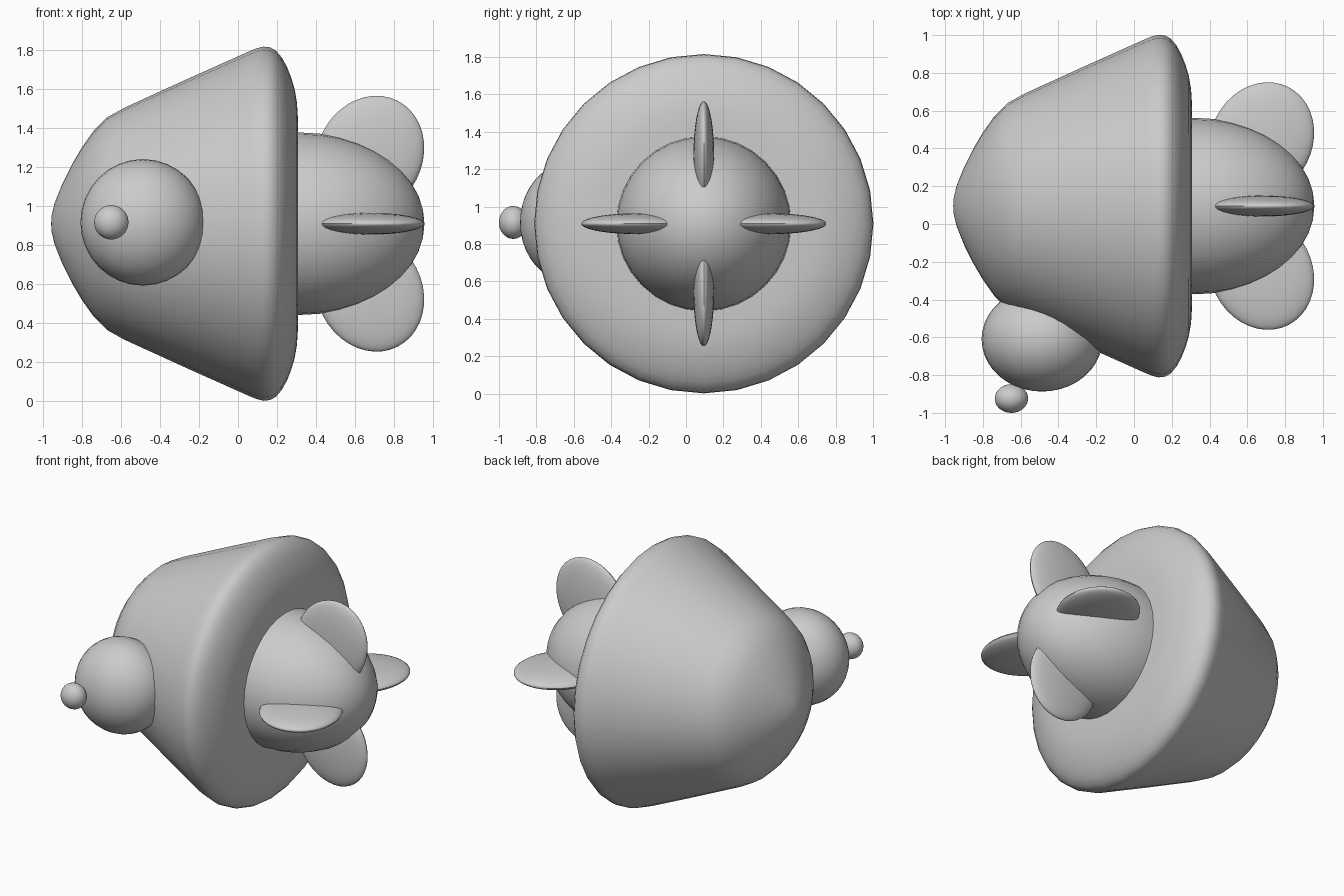
import bpy, bmesh, math
from mathutils import Matrix, Vector

if "Cube" in bpy.data.objects:
    bpy.data.objects.remove(bpy.data.objects["Cube"])

AXIS = Vector((0, 0.095, 0.908))      # centre line of the body, along x

grey = bpy.data.materials.new("light_grey")
grey.diffuse_color = (0.6, 0.6, 0.6, 1)
grey.use_nodes = True
grey.node_tree.nodes["Principled BSDF"].inputs["Base Color"].default_value = grey.diffuse_color


def finish(name, bm):
    """Turn a bmesh into a smooth shaded grey object."""
    bmesh.ops.recalc_face_normals(bm, faces=bm.faces[:])
    mesh = bpy.data.meshes.new(name)
    bm.to_mesh(mesh)
    bm.free()
    mesh.materials.append(grey)
    obj = bpy.data.objects.new(name, mesh)
    bpy.context.collection.objects.link(obj)
    bpy.ops.object.select_all(action='DESELECT')
    obj.select_set(True)
    bpy.context.view_layer.objects.active = obj
    bpy.ops.object.shade_smooth_by_angle(angle=math.radians(40))
    return obj


def ellipsoid(name, centre, radii, turn=Matrix(), pole=Matrix()):
    """Scaled sphere; pole orients the sphere rings, turn rotates the result."""
    bm = bmesh.new()
    bmesh.ops.create_uvsphere(bm, u_segments=32, v_segments=20, radius=1)
    bm.transform(Matrix.Translation(centre) @ turn @ Matrix.Diagonal((*radii, 1)) @ pole)
    return finish(name, bm)


def lathe_x(name, profile, segments=32):
    """Revolve (x, radius) points around the body axis."""
    bm = bmesh.new()
    verts = [bm.verts.new((x, 0, r)) for x, r in profile]
    edges = [bm.edges.new(pair) for pair in zip(verts, verts[1:])]
    bmesh.ops.spin(bm, geom=verts + edges, cent=(0, 0, 0), axis=(1, 0, 0),
                   angle=math.tau, steps=segments, use_duplicate=False)
    bmesh.ops.remove_doubles(bm, verts=bm.verts[:], dist=0.0005)
    bm.transform(Matrix.Translation(AXIS))
    return finish(name, bm)


# Bell shaped body with a rounded rim and a flat back
lathe_x("bell_body", [
    (-0.957, 0), (-0.955, 0.04), (-0.94, 0.105), (-0.90, 0.205), (-0.85, 0.305),
    (-0.80, 0.39), (-0.74, 0.475), (-0.67, 0.545), (-0.58, 0.595), (-0.26, 0.741),
    (0.06, 0.884), (0.095, 0.898), (0.13, 0.907), (0.165, 0.903), (0.195, 0.886),
    (0.225, 0.85), (0.25, 0.805), (0.272, 0.75), (0.29, 0.69), (0.302, 0.62),
    (0.307, 0.54), (0.307, 0.3), (0.307, 0)])

# Egg shaped tail coming out of the flat back
along_x = Matrix.Rotation(math.pi / 2, 4, 'Y')
ellipsoid("tail_ball", AXIS + Vector((0.32, 0, 0)), (0.635, 0.467, 0.467), pole=along_x)

# Four thin fins around the tail, each leaning backwards
lean = Matrix.Rotation(math.radians(27), 4, 'Y')
for i, side in enumerate(("top", "right", "bottom", "left")):
    spin = Matrix.Rotation(i * math.pi / 2, 4, 'X')
    centre = AXIS + spin @ Vector((0.675, 0, 0.35))
    ellipsoid(side + "_fin", centre, (0.269, 0.056, 0.314), turn=spin @ lean)

# Flattened ball on the front side, with a small knob on it
along_y = Matrix.Rotation(math.pi / 2, 4, 'X')
ellipsoid("side_ball", (-0.487, -0.61, 0.915), (0.32, 0.277, 0.324), pole=along_y)
ellipsoid("side_knob", (-0.649, -0.924, 0.915), (0.088, 0.076, 0.088), pole=along_y)
